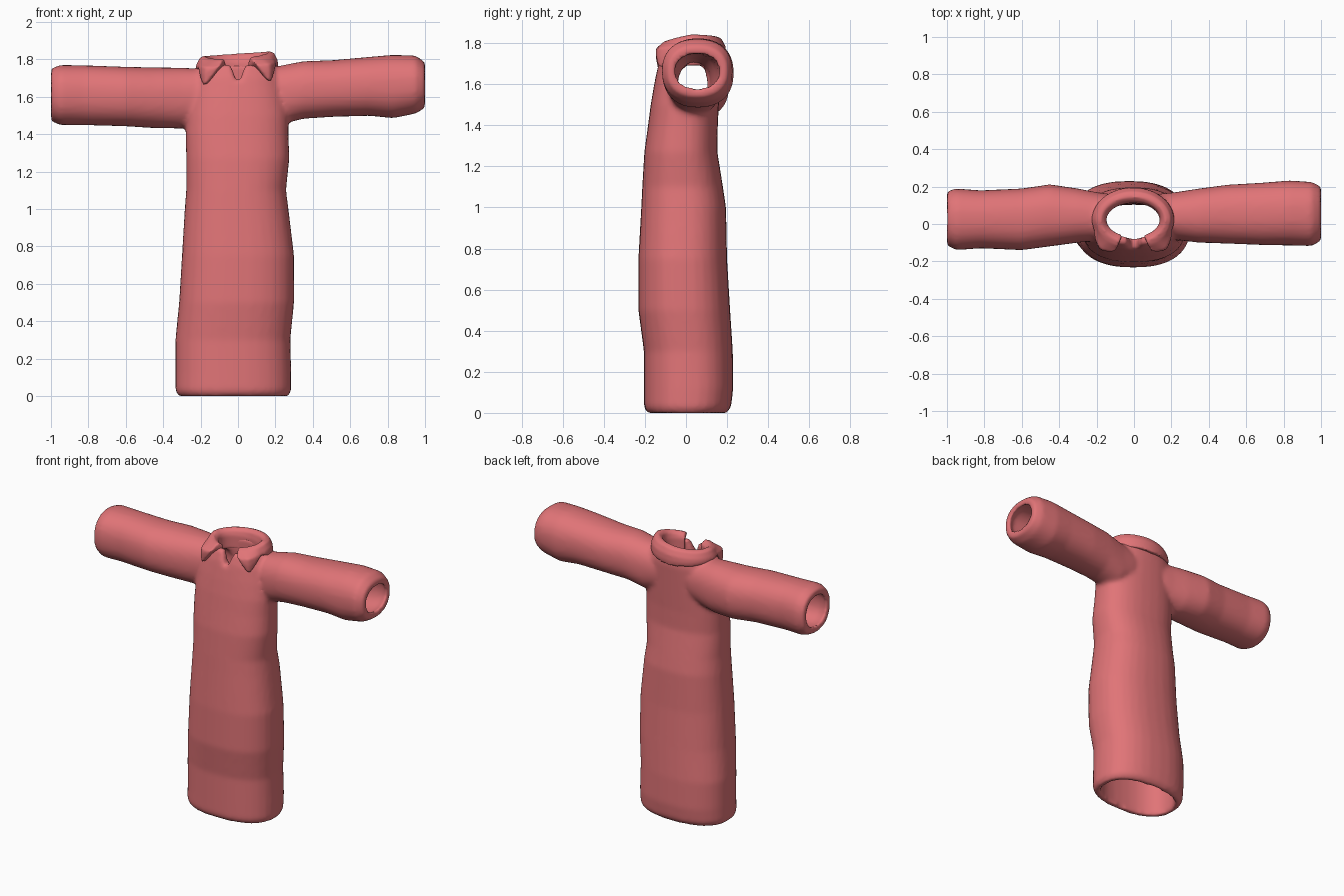
import bpy, bmesh, math
from mathutils import Vector

if "Cube" in bpy.data.objects:
    bpy.data.objects.remove(bpy.data.objects["Cube"])

red = bpy.data.materials.new("dusty red cloth")
red.diffuse_color = (0.75, 0.175, 0.185, 1)
red.use_nodes = True
red.node_tree.nodes["Principled BSDF"].inputs["Base Color"].default_value = red.diffuse_color


def loft(name, rings, closed_ends=True):
    """Skin a list of equal-length point rings into a closed solid."""
    bm = bmesh.new()
    rows = [[bm.verts.new(p) for p in r] for r in rings]
    n = len(rows[0])
    for a, b in zip(rows, rows[1:]):
        for i in range(n):
            j = (i + 1) % n
            bm.faces.new((a[i], a[j], b[j], b[i]))
    if closed_ends:
        bm.faces.new(rows[0])
        bm.faces.new(rows[-1])
    bmesh.ops.recalc_face_normals(bm, faces=bm.faces)
    me = bpy.data.meshes.new(name)
    bm.to_mesh(me)
    bm.free()
    ob = bpy.data.objects.new(name, me)
    bpy.context.collection.objects.link(ob)
    me.materials.append(red)
    return ob


def section(a0, a1, b0, b1, inset, make, power=2.3, n=32):
    """Rounded outline between two extents on each of two axes."""
    ca, cb = (a0 + a1) / 2, (b0 + b1) / 2
    ra, rb = (a1 - a0) / 2 - inset, (b1 - b0) / 2 - inset
    pts = []
    for i in range(n):
        t = 2 * math.pi * i / n
        c, s = math.cos(t), math.sin(t)
        pts.append(make(ca + ra * math.copysign(abs(c) ** (2 / power), c),
                        cb + rb * math.copysign(abs(s) ** (2 / power), s)))
    return pts


def tube(name, rows, axis, inset=0.0, power=2.3):
    rings = []
    for pos, a0, a1, b0, b1 in rows:
        if axis == "z":
            make = lambda a, b, p=pos: (a, b, p)
        else:
            make = lambda a, b, p=pos: (p, a, b)
        rings.append(section(a0, a1, b0, b1, inset, make, power))
    return loft(name, rings)


def apply_mods(ob):
    dg = bpy.context.evaluated_depsgraph_get()
    me = bpy.data.meshes.new_from_object(ob.evaluated_get(dg))
    ob.modifiers.clear()
    ob.data = me


def boolean(ob, other, op):
    m = ob.modifiers.new("bool", "BOOLEAN")
    m.object, m.operation, m.solver = other, op, "EXACT"
    apply_mods(ob)
    bpy.data.objects.remove(other)


def smooth(ob):
    ob.data.materials.clear()
    ob.data.materials.append(red)
    for p in ob.data.polygons:
        p.material_index = 0
        p.use_smooth = True


# height, x extents, y extents of the long body
body = [(0.0, -.32, .27, -.19, .20), (0.03, -.335, .285, -.205, .22),
        (0.12, -.335, .285, -.205, .23), (0.3, -.335, .28, -.205, .228),
        (0.5, -.315, .30, -.232, .215), (0.75, -.30, .30, -.232, .20),
        (1.0, -.285, .27, -.218, .195), (1.1, -.277, .257, -.213, .18),
        (1.27, -.277, .275, -.203, .153), (1.4, -.28, .27, -.185, .155),
        (1.5, -.275, .27, -.172, .16), (1.6, -.26, .255, -.155, .165),
        (1.7, -.235, .235, -.135, .17), (1.77, -.20, .20, -.11, .16)]
# x position, y extents, z extents of each sleeve
sleeve_a = [(-.12, -.07, .16, 1.48, 1.73), (-.2, -.09, .17, 1.45, 1.75),
            (-.3, -.10, .19, 1.43, 1.755), (-.45, -.12, .212, 1.432, 1.757),
            (-.6, -.14, .19, 1.442, 1.76), (-.82, -.13, .18, 1.448, 1.768),
            (-.95, -.14, .19, 1.448, 1.77), (-1.0, -.115, .175, 1.47, 1.75)]
sleeve_b = [(.12, -.07, .16, 1.48, 1.74), (.22, -.085, .17, 1.45, 1.765),
            (.35, -.10, .19, 1.482, 1.79), (.5, -.105, .21, 1.492, 1.795),
            (.7, -.113, .222, 1.498, 1.813), (.83, -.115, .233, 1.485, 1.824),
            (.95, -.118, .225, 1.51, 1.82), (1.0, -.09, .20, 1.54, 1.785)]

# robe: outer shell
robe = tube("robe", body, "z", power=2.4)
boolean(robe, tube("sleeve_left", sleeve_a, "x"), "UNION")
boolean(robe, tube("sleeve_right", sleeve_b, "x"), "UNION")


# hollow interior, running out through hem, cuffs and neck
def extend(rows, end):
    return rows + [(end,) + rows[-1][1:]]


inner_body = [(-.1,) + body[1][1:]] + body[1:-2] + [
    (1.68, -.205, .205, -.125, .16), (1.9, -.19, .19, -.115, .155)]
cavity = tube("cavity", inner_body, "z", 0.05, 2.4)
boolean(cavity, tube("cavity_left", extend(sleeve_a, -1.1), "x", 0.045), "UNION")
boolean(cavity, tube("cavity_right", extend(sleeve_b, 1.1), "x", 0.045), "UNION")
boolean(robe, cavity, "DIFFERENCE")

# V-shaped notch at the front of the neck
notch = loft("notch", [[(-.085, y, 1.9), (.085, y, 1.9), (0, y, 1.66)]
                       for y in (-.3, .0)])
boolean(robe, notch, "DIFFERENCE")

# soften all the seams into one cloth surface
m = robe.modifiers.new("remesh", "REMESH")
m.mode, m.voxel_size = "VOXEL", 0.014
m = robe.modifiers.new("smooth", "SMOOTH")
m.factor, m.iterations = 0.5, 6
apply_mods(robe)
smooth(robe)

# collar: folded band round the neck, drooping to a point each side of the gap
drop = [(0, 1.765), (.035, 1.70), (.065, 1.655), (.10, 1.70), (.14, 1.75),
        (.25, 1.735), (.5, 1.715)]


def lookup(table, t):
    for (t0, v0), (t1, v1) in zip(table, table[1:]):
        if t <= t1:
            return v0 + (v1 - v0) * (t - t0) / (t1 - t0)
    return table[-1][1]


rings = []
N = 72
for i in range(N + 1):
    t = i / N
    u = min(t, 1 - t)
    ang = math.radians(-90 + 24 + t * 312)
    c, s = math.cos(ang), math.sin(ang)
    zb = lookup(drop, u) + (.02 if t < .2 else 0)
    flare = max(0, 1 - abs(u - .06) / .09)
    lift = 0.012 * c - 0.025 * max(0, -s)
    out = 1.0 + 0.55 * flare
    prof = [(0, 1.69), (0, 1.78), (.12, 1.815 + lift), (.4, 1.832 + lift),
            (.75, 1.822 + lift), (out, 1.785 + lift), (out + .05, (zb + 1.78) / 2),
            (out, zb), (out - .35, zb + .005), (.45, 1.76), (.35, 1.69)]
    rings.append([((.142 + .075 * k) * c - .005, .022 + (.09 + .08 * k) * s, z)
                  for k, z in prof])
collar = loft("collar", rings)
m = collar.modifiers.new("remesh", "REMESH")
m.mode, m.voxel_size = "VOXEL", 0.008
m = collar.modifiers.new("smooth", "SMOOTH")
m.factor, m.iterations = 0.5, 4
apply_mods(collar)
smooth(collar)
